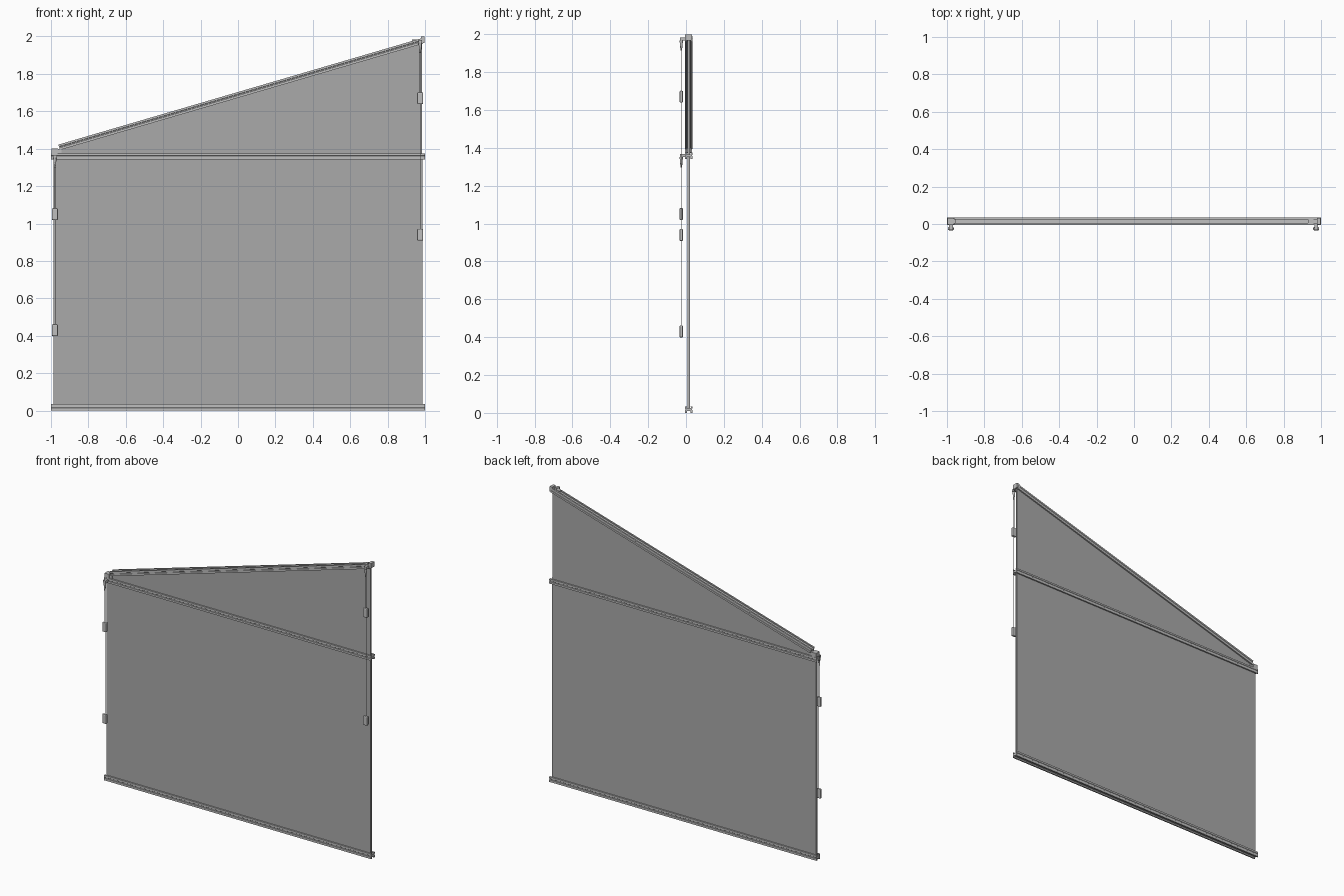
import bpy, bmesh, math
from mathutils import Vector

if "Cube" in bpy.data.objects:
    bpy.data.objects.remove(bpy.data.objects["Cube"])

def mat(name, v):
    m = bpy.data.materials.new(name)
    m.diffuse_color = (v, v, v, 1)
    m.use_nodes = True
    m.node_tree.nodes["Principled BSDF"].inputs["Base Color"].default_value = m.diffuse_color
    return m

RAIL = mat("light grey metal", 0.52)
FABRIC = mat("mid grey fabric", 0.40)
YC = 0.0145                      # centre plane of the blind

def finish(bm, name, m):
    bmesh.ops.recalc_face_normals(bm, faces=bm.faces[:])
    me = bpy.data.meshes.new(name)
    bm.to_mesh(me)
    bm.free()
    me.materials.append(m)
    ob = bpy.data.objects.new(name, me)
    bpy.context.collection.objects.link(ob)
    return ob

def extrude(name, pts, vec, m):
    """Closed outline swept along a vector."""
    bm = bmesh.new()
    f = bm.faces.new([bm.verts.new(p) for p in pts])
    r = bmesh.ops.extrude_face_region(bm, geom=[f])
    vs = [e for e in r["geom"] if isinstance(e, bmesh.types.BMVert)]
    bmesh.ops.translate(bm, verts=vs, vec=vec)
    return finish(bm, name, m)

def box(name, lo, hi, m, bevel=0.0):
    bm = bmesh.new()
    bmesh.ops.create_cube(bm, size=1)
    for v in bm.verts:
        v.co = Vector([(lo[i] + hi[i]) / 2 + v.co[i] * (hi[i] - lo[i]) for i in range(3)])
    if bevel:
        bmesh.ops.bevel(bm, geom=bm.edges[:], offset=bevel, segments=2,
                        affect='EDGES', profile=0.5)
    return finish(bm, name, m)

def cone(name, x, y, z0, z1, r0, r1, m, seg=12):
    bm = bmesh.new()
    bmesh.ops.create_cone(bm, cap_ends=True, segments=seg, radius1=r0, radius2=r1, depth=z1 - z0)
    bmesh.ops.translate(bm, verts=bm.verts[:], vec=(x, y, (z0 + z1) / 2))
    return finish(bm, name, m)

def rail(name, a, b, h):
    """Slotted rail from a to b (bottom edge points in x, z)."""
    w, s, lip, d = 0.0195, 0.010, 0.004, 0.009
    right = [(w, 0), (w, h * 0.4), (w - 0.002, h * 0.45), (w - 0.002, h * 0.6), (w, h * 0.65),
             (w, h), (s, h), (s, h - lip), (s + 0.003, h - lip), (s + 0.003, h - d)]
    left = [(-y, z) for y, z in reversed(right)]
    under = [(-s, 0), (-s, d), (s, d), (s, 0)]
    dx, dz = b[0] - a[0], b[1] - a[1]
    L = math.hypot(dx, dz)
    n = (-dz / L, dx / L)
    pts = [(a[0] + n[0] * z, YC + y, a[1] + n[1] * z) for y, z in right + left + under]
    return extrude(name, pts, (dx, 0, dz), RAIL)

# Rails
rail("bottom_rail", (-1, 0), (1, 0), 0.035)
rail("middle_rail", (-1, 1.342), (1, 1.342), 0.032)
rail("sloped_top_rail", (-0.952, 1.393), (0.99, 1.962), 0.030)

# Fabric panels
def panel(name, outline):
    extrude(name, [(x, YC - 0.006, z) for x, z in outline], (0, 0.012, 0), FABRIC)
panel("lower_fabric", [(-0.987, 0.02), (0.987, 0.02), (0.987, 1.352), (-0.987, 1.352)])
panel("upper_fabric", [(-0.965, 1.362), (0.985, 1.362), (0.985, 1.968), (-0.965, 1.396)])

# Left hinge bracket and right end bracket
box("left_bracket", (-0.997, -0.004, 1.372), (-0.962, 0.033, 1.402), RAIL)
box("left_hinge_plate", (-0.97, 0.002, 1.376), (-0.945, 0.027, 1.398), RAIL)
box("right_end_cap", (0.978, -0.004, 1.966), (0.998, 0.033, 1.999), RAIL)
box("right_cord_lock", (0.93, 0.004, 1.972), (0.96, 0.025, 1.983), RAIL)

# Pull cords, guides and handles on each side
for side, x, top, handles in (("left", -0.979, 1.362, (1.05, 0.43)),
                              ("right", 0.974, 1.978, (1.67, 0.94))):
    y = -0.025
    box(side + "_cord_outlet", (x - 0.010, -0.031, top - 0.012), (x + 0.010, 0.0, top + 0.004), RAIL)
    cone(side + "_cord_guide", x, y, top - 0.065, top - 0.012, 0.004, 0.009, RAIL)
    for i, hz in enumerate(handles):
        cone(f"{side}_cord_{i}", x + (i - 0.5) * 0.008, y, hz, top - 0.01, 0.0016, 0.0016, RAIL, 6)
        box(f"{side}_handle_{i}", (x - 0.016, -0.034, hz - 0.032), (x + 0.016, -0.016, hz + 0.032),
            RAIL, 0.006)

# Thin tension cords along both fabric edges
for s in (-1, 1):
    cone("edge_cord", s * 0.992, YC, 0.03, 1.345, 0.0012, 0.0012, RAIL, 6)
